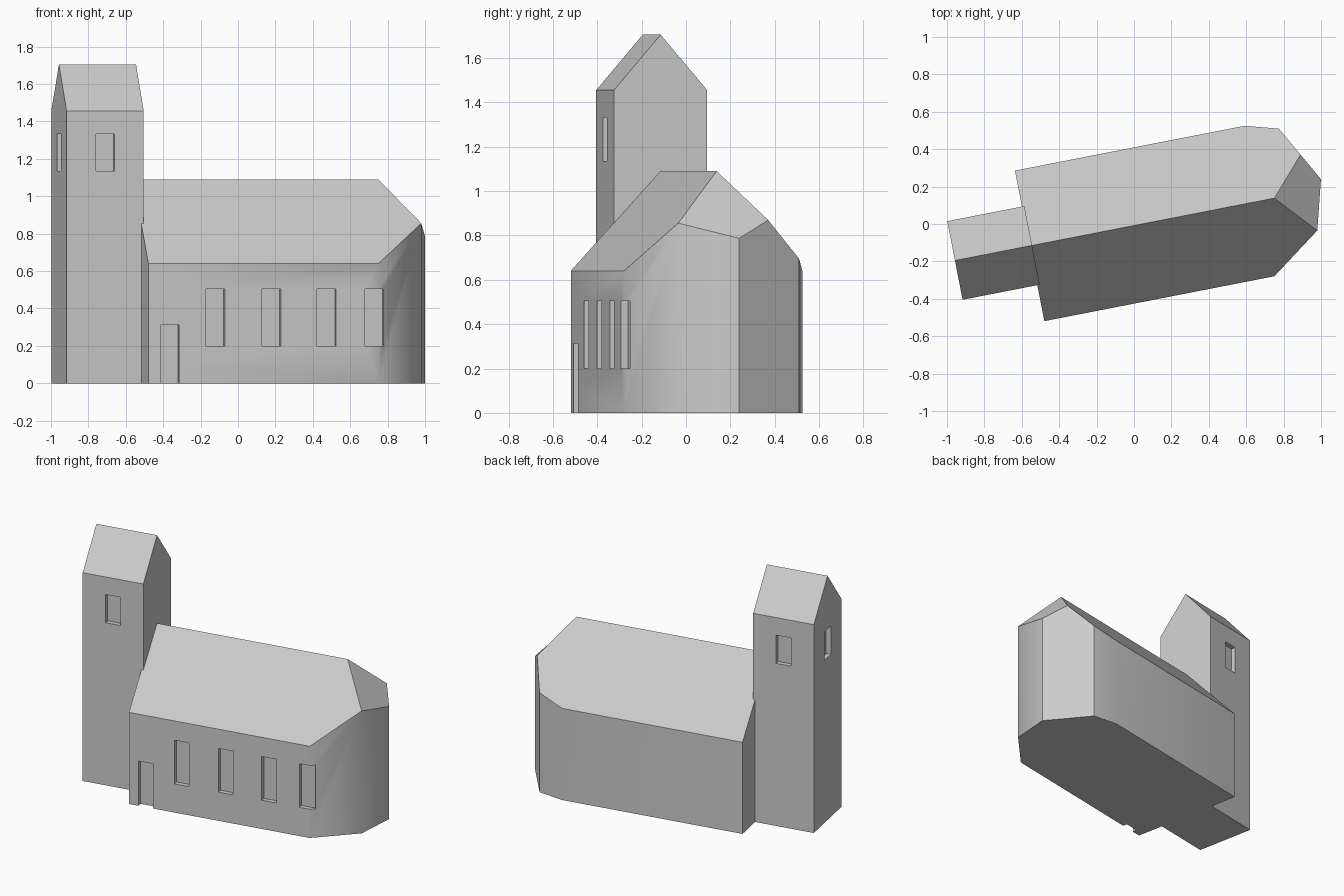
import bpy, bmesh, math
from mathutils import Matrix

if "Cube" in bpy.data.objects:
    bpy.data.objects.remove(bpy.data.objects["Cube"])

TURN = math.radians(11.04)   # the church stands at an angle to the axes

stone = bpy.data.materials.new("grey stone")
stone.diffuse_color = (0.6, 0.6, 0.6, 1)
stone.use_nodes = True
stone.node_tree.nodes["Principled BSDF"].inputs["Base Color"].default_value = stone.diffuse_color


def make_object(name, verts, faces):
    mesh = bpy.data.meshes.new(name)
    bm = bmesh.new()
    bv = [bm.verts.new(v) for v in verts]
    for f in faces:
        bm.faces.new([bv[i] for i in f])
    bmesh.ops.recalc_face_normals(bm, faces=bm.faces)
    bm.to_mesh(mesh)
    bm.free()
    mesh.materials.append(stone)
    ob = bpy.data.objects.new(name, mesh)
    bpy.context.collection.objects.link(ob)
    return ob


def cut_box(target, u0, u1, v0, v1, z0, z1):
    """Recess a box-shaped opening into a wall."""
    verts = [(u, v, z) for z in (z0, z1)
             for u, v in ((u0, v0), (u1, v0), (u1, v1), (u0, v1))]
    sides = [(i, (i + 1) % 4, (i + 1) % 4 + 4, i + 4) for i in range(4)]
    cutter = make_object("cutter", verts, [(3, 2, 1, 0), (4, 5, 6, 7)] + sides)
    cutter.hide_render = True
    mod = target.modifiers.new("opening", 'BOOLEAN')
    mod.operation = 'DIFFERENCE'
    mod.solver = 'EXACT'
    mod.object = cutter
    bpy.context.view_layer.objects.active = target
    bpy.ops.object.modifier_apply(modifier=mod.name)
    bpy.data.objects.remove(cutter)


def finish(ob):
    ob.data.transform(Matrix.Rotation(TURN, 4, 'Z'))
    bpy.ops.object.select_all(action='DESELECT')
    ob.select_set(True)
    bpy.context.view_layer.objects.active = ob
    bpy.ops.object.shade_smooth_by_angle(angle=math.radians(40))


# Nave: straight hall with a gable at the west and a faceted apse at the east
RIDGE_V, RIDGE_Z, EAVE_Z = -0.008, 1.09, 0.64
SLOPE = (RIDGE_Z - EAVE_Z) / 0.41


def roof_z(v):
    return RIDGE_Z - SLOPE * abs(v - RIDGE_V)


#        0 SW             1 apse start    2 apse           3 apse tip
plan = [(-0.57, -0.418), (0.683, -0.418), (0.955, -0.222), (1.027, 0.044),
        # 4 hip on wall   5 apse          6 apse end       7 NW
        (0.945, 0.193), (0.858, 0.352), (0.680, 0.402), (-0.57, 0.402)]
tops = [roof_z(v) for u, v in plan]
tops[3] = 0.787
verts = ([(u, v, 0) for u, v in plan]
         + [(u, v, z) for (u, v), z in zip(plan, tops)]
         + [(-0.57, RIDGE_V, RIDGE_Z), (0.763, RIDGE_V, RIDGE_Z)])
faces = [(i, i + 1, i + 9, i + 8) for i in (0, 1, 2, 5, 6)]
faces += [(3, 4, 5, 13, 12, 11),           # wall under the hip
          (7, 0, 8, 16, 15),               # west gable
          tuple(range(7, -1, -1)),         # floor
          (8, 9, 10, 17, 16),              # south roof
          (10, 11, 12, 17),                # apse roof
          (12, 13, 14, 15, 16, 17)]        # north roof
nave = make_object("nave", verts, faces)

# South windows and the door, all recessed
for u in (-0.255, 0.05, 0.35, 0.611):
    cut_box(nave, u, u + 0.102, -0.5, -0.386, 0.2, 0.505)
cut_box(nave, -0.504, -0.402, -0.5, -0.386, -0.1, 0.312)
finish(nave)

# Tower: square shaft with a saddle roof
U0, U1, V0, V1 = -0.977, -0.557, -0.222, 0.206
section = [(V0, 0), (V1, 0), (V1, 1.455), (-0.008, 1.705), (V0, 1.455)]
verts = [(u, v, z) for u in (U0, U1) for v, z in section]
faces = [(0, 1, 2, 3, 4), (9, 8, 7, 6, 5)]
faces += [(i, (i + 1) % 5, (i + 1) % 5 + 5, i + 5) for i in range(5)]
tower = make_object("tower", verts, faces)

# Belfry windows on the south, north and west
D = 0.032
for u0, u1, v0, v1 in ((-0.818, -0.716, V0 - 0.1, V0 + D),
                       (-0.818, -0.716, V1 - D, V1 + 0.1),
                       (U0 - 0.1, U0 + D, -0.059, 0.043)):
    cut_box(tower, u0, u1, v0, v1, 1.135, 1.332)
finish(tower)
